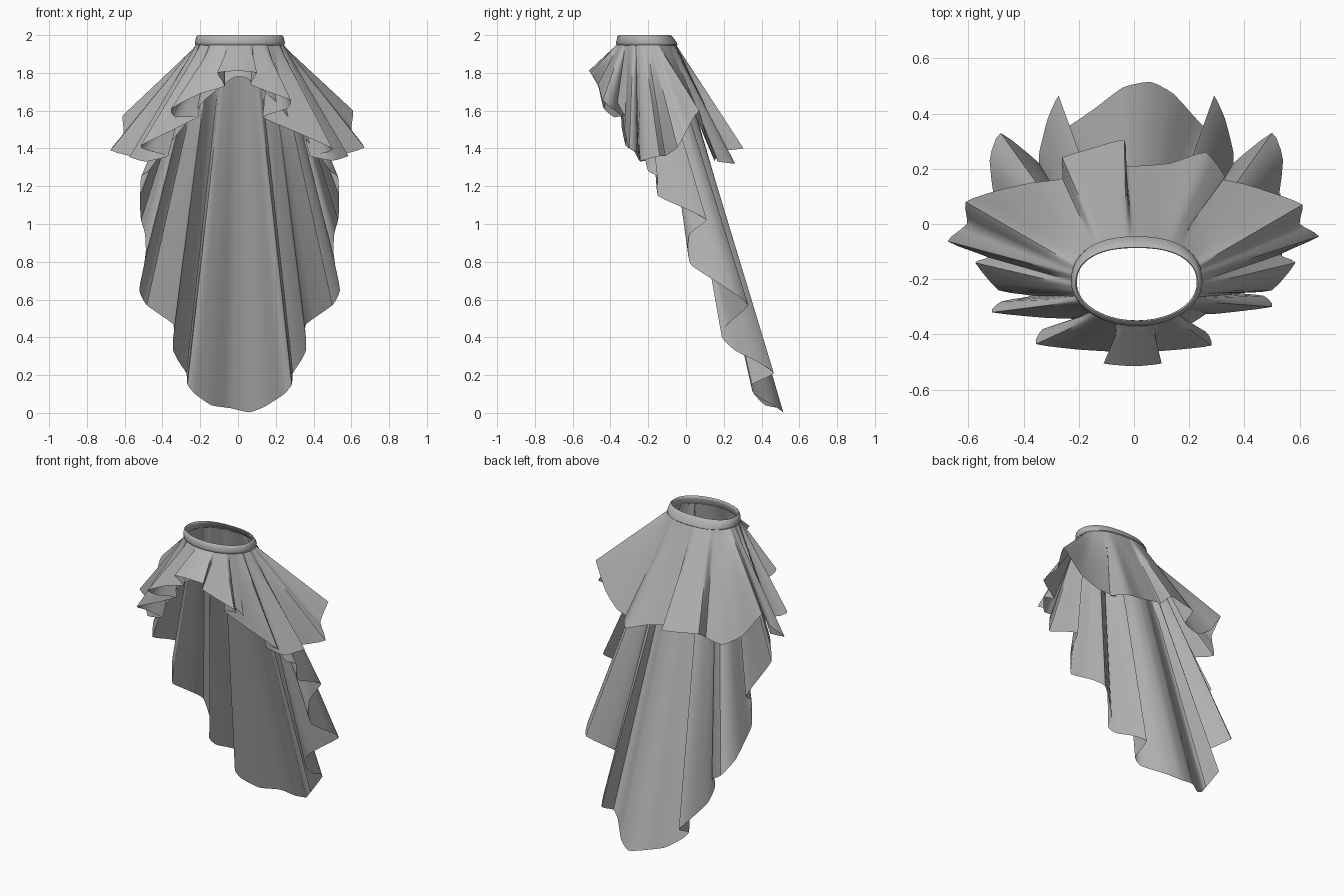
import bpy, math
from mathutils import Vector

WAIST = Vector((0.010, -0.208, 1.955))
RX, RY = 0.228, 0.152

grey = bpy.data.materials.new("grey cloth")
grey.diffuse_color = (0.45, 0.45, 0.45, 1)


def make(name, verts, faces, angle):
    me = bpy.data.meshes.new(name)
    me.from_pydata(verts, [], faces)
    me.materials.append(grey)
    ob = bpy.data.objects.new(name, me)
    bpy.context.collection.objects.link(ob)
    bpy.ops.object.select_all(action='DESELECT')
    ob.select_set(True)
    bpy.context.view_layer.objects.active = ob
    bpy.ops.object.shade_smooth_by_angle(angle=math.radians(angle))
    return ob


def waist(deg, grow=0.0, z=0.0):
    """Point on the waist (0 front, 90 right, 180 back); the back is flatter and leans in."""
    a = math.radians(deg)
    s, c = math.sin(a), -math.cos(a)
    lean = 0.5 * z * (1 + c) / 2
    if c > 0:
        s, c = math.copysign(abs(s) ** 0.85, s), c ** 0.85
    return WAIST + Vector(((RX + grow) * s, (RY + grow) * c - lean, z))


def strips(rows, n):
    """Quads joining closed rows listed from top to bottom."""
    return [(r * n + i, (r + 1) * n + i, (r + 1) * n + (i + 1) % n, r * n + (i + 1) % n)
            for r in range(rows - 1) for i in range(n)]


def mirrored(points, shift=0.0):
    return [(360 - a, shift - x, y, z) for a, x, y, z in reversed(points)]


def skirt(name, hem, sub=3, rows=9):
    """Pleated sheet running straight from the waist to a closed folded hem."""
    pts = [Vector(p) for p in hem]
    n, curve = len(pts), []
    for i in range(n):
        p = []
        for k in (-1, 0, 1, 2):
            q = pts[(i + k) % n].copy()
            q[0] += 360 * ((i + k) // n)
            p.append(q)
        for s in range(sub):
            t = s / sub
            m1, m2 = (p[2] - p[0]) * 0.25, (p[3] - p[1]) * 0.25
            curve.append((2*t**3 - 3*t*t + 1) * p[1] + (t**3 - 2*t*t + t) * m1
                         + (3*t*t - 2*t**3) * p[2] + (t**3 - t*t) * m2)
    verts = []
    for r in range(rows):
        f = r / (rows - 1)
        for c in curve:
            verts.append(waist(c[0]).lerp(Vector(c[1:]), f))
    return make(name, verts, strips(rows, len(curve)), 50)


# hem points: waist angle, x, y, z
# short overskirt, right side from front to back
upper_right = [
    (14, .10, -.505, 1.80), (19, .065, -.465, 1.74), (26, .16, -.455, 1.70),
    (34, .28, -.44, 1.655), (39, .26, -.39, 1.61), (45, .13, -.335, 1.565),
    (52, .30, -.325, 1.49), (62, .50, -.30, 1.40), (66, .47, -.26, 1.38),
    (70, .38, -.25, 1.36), (76, .50, -.24, 1.335), (84, .585, -.14, 1.36),
    (90, .53, -.11, 1.36), (96, .67, -.045, 1.405), (102, .60, .0, 1.49),
    (108, .61, .07, 1.60), (117, .51, .11, 1.44), (128, .40, .145, 1.36),
    (138, .28, .17, 1.34)]
# left side from front to back, written with positive x
upper_left = [
    (14, .11, -.505, 1.80), (19, .07, -.465, 1.73), (27, .20, -.455, 1.69),
    (37, .355, -.435, 1.61), (42, .33, -.38, 1.565), (46, .21, -.345, 1.57),
    (53, .32, -.34, 1.51), (62, .515, -.32, 1.415), (66, .48, -.28, 1.39),
    (70, .37, -.26, 1.36), (76, .49, -.24, 1.33), (84, .575, -.14, 1.355),
    (90, .53, -.12, 1.35), (96, .675, -.063, 1.39), (101, .605, .0, 1.47),
    (108, .61, .08, 1.575), (118, .50, .12, 1.42), (130, .37, .15, 1.335),
    (141, .26, .165, 1.36)]
# uneven back folds of the overskirt
upper_back = [
    (146, .33, .17, 1.33), (152, .26, .26, 1.32), (164, .13, .22, 1.36),
    (177, .0, .21, 1.39), (182, -.03, .215, 1.39), (187, -.035, .305, 1.40),
    (198, -.15, .275, 1.405), (212, -.26, .24, 1.41)]
skirt("overskirt", [(0, 0, -.515, 1.81)] + upper_right + upper_back + mirrored(upper_left))

# long tail skirt: short in front, falling to the floor behind
lower = [
    (14, .05, -.41, 1.77), (30, .19, -.37, 1.66), (45, .27, -.32, 1.56),
    (58, .35, -.27, 1.46), (70, .44, -.22, 1.35), (78, .49, -.20, 1.28),
    (84, .53, -.15, 1.25), (88, .535, -.15, 1.15), (96, .535, .0, 1.08),
    (102, .53, .11, 1.02), (106, .51, .02, .95), (110, .505, .01, .86),
    (114, .515, .03, .78), (122, .54, .23, .65), (130, .50, .33, .57),
    (137, .36, .22, .47), (141, .36, .19, .40), (146, .36, .26, .33),
    (153, .33, .38, .27), (160, .29, .465, .21), (164, .285, .35, .15),
    (167, .245, .36, .10)]
# uneven tip of the tail
tip = [(172, .145, .47, .035), (178, .06, .515, .003), (184, -.04, .495, .025),
       (189, -.14, .42, .04)]
skirt("tail_skirt", [(0, 0, -.415, 1.78)] + lower + tip + mirrored(lower, .017))

# rounded waistband: profile of (outward offset, height) from inside round to inside
profile = [(-.011, .03), (-.010, .042), (-.006, .045), (.001, .040), (.006, .025),
           (.010, .006), (.008, -.006), (.0, -.011), (-.007, -.005), (-.011, .03)]
N = 48
band = [waist(360 * i / N, g, h) for g, h in profile for i in range(N)]
make("waistband", band, strips(len(profile), N), 60)
